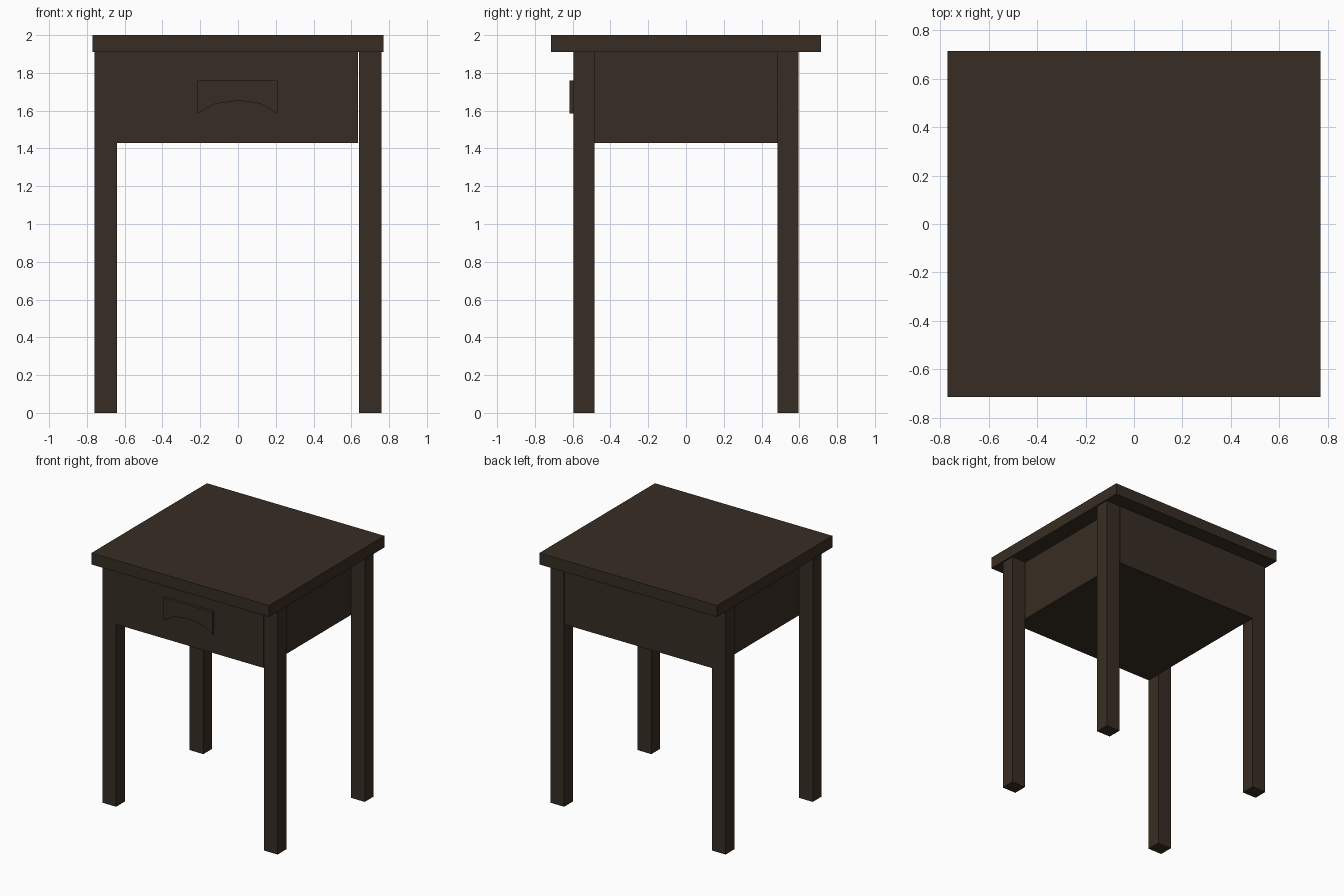
import bpy, bmesh

if "Cube" in bpy.data.objects:
    bpy.data.objects.remove(bpy.data.objects["Cube"])

wood = bpy.data.materials.new("dark brown wood")
wood.diffuse_color = (0.039, 0.026, 0.017, 1)
wood.use_nodes = True
wood.node_tree.nodes["Principled BSDF"].inputs["Base Color"].default_value = wood.diffuse_color


def prism(name, profile, y0, y1):
    """Extrude an x-z outline from y0 to y1."""
    bm = bmesh.new()
    face = bm.faces.new([bm.verts.new((x, y0, z)) for x, z in profile])
    ext = bmesh.ops.extrude_face_region(bm, geom=[face])
    verts = [v for v in ext["geom"] if isinstance(v, bmesh.types.BMVert)]
    bmesh.ops.translate(bm, verts=verts, vec=(0, y1 - y0, 0))
    bmesh.ops.recalc_face_normals(bm, faces=bm.faces)
    mesh = bpy.data.meshes.new(name)
    bm.to_mesh(mesh)
    bm.free()
    mesh.materials.append(wood)
    obj = bpy.data.objects.new(name, mesh)
    bpy.context.collection.objects.link(obj)
    return obj


def box(name, x0, x1, y0, y1, z0, z1):
    return prism(name, [(x0, z0), (x1, z0), (x1, z1), (x0, z1)], y0, y1)


# Overhanging table top
box("table_top", -0.77, 0.77, -0.715, 0.715, 1.91, 2.0)

# Four square legs
for sx, side in ((-1, "left"), (1, "right")):
    for sy, end in ((-1, "front"), (1, "back")):
        xs = sorted((sx * 0.64, sx * 0.76))
        ys = sorted((sy * 0.485, sy * 0.595))
        box(f"{end}_{side}_leg", *xs, *ys, 0, 1.91)

# Drawer case: flush front and back, sides set in, hairline gap at the right
box("drawer_case", -0.64, 0.636, -0.595, 0.595, 1.43, 1.91)

# Drawer pull with an arched lower edge
prism("drawer_pull", [(-0.215, 1.76), (-0.215, 1.585), (-0.12, 1.637), (0, 1.653),
                      (0.12, 1.637), (0.21, 1.585), (0.21, 1.76)], -0.617, -0.595)
